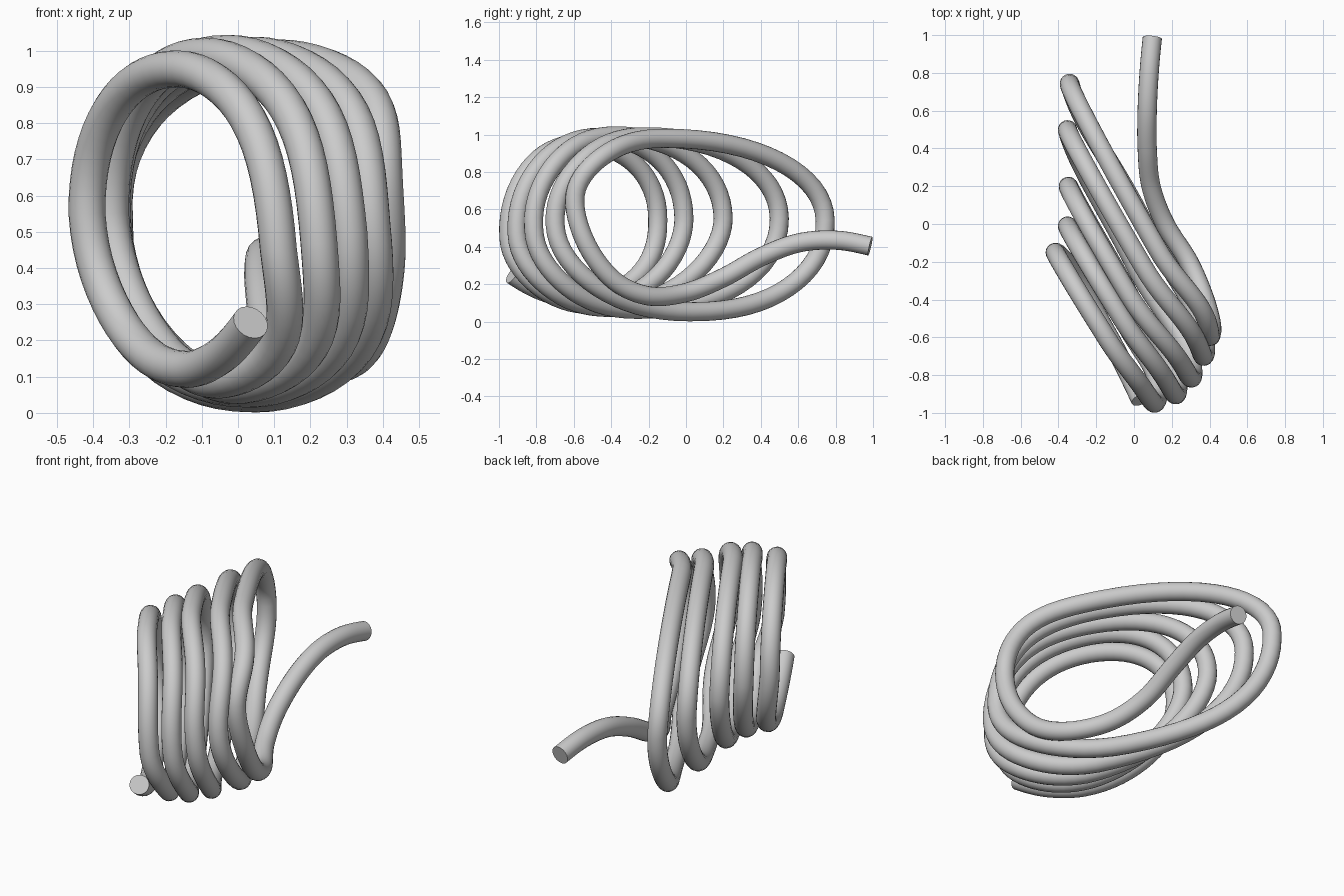
import bpy
import math
from mathutils import Vector

if "Cube" in bpy.data.objects:
    bpy.data.objects.remove(bpy.data.objects["Cube"])

RADIUS = 0.051
STEPS = 16
AXIS = Vector((0.87, 0.49, 0))  # direction in which the coil advances


def smooth_path(points):
    """Catmull-Rom curve; the first and last points only set the end directions."""
    pts = [Vector(p) for p in points]
    out = []
    for a, b, c, d in zip(pts, pts[1:], pts[2:], pts[3:]):
        for i in range(8):
            t = i / 8
            out.append(0.5 * (2 * b + (c - a) * t + (2 * a - 5 * b + 4 * c - d) * t ** 2
                              + (3 * b - a - 3 * c + d) * t ** 3))
    return out + [pts[-2]]


def lean(point):
    """Tilt the turns: upper part back along the axis, lower part forward."""
    p = Vector(point)
    return p - AXIS * 0.075 * (p.z - 0.52)


def quarter(start, end, from_side, bow, power=0.95):
    """Quarter turn between a side and a top or bottom, bowed along the axis."""
    a, b = Vector(start), Vector(end)
    delta = b - a
    advance = AXIS * delta.dot(AXIS)
    across = delta - advance
    across.z = 0
    out = []
    for i in range(STEPS):
        t = i / STEPS
        angle = t * math.pi / 2
        flat, rise = 1 - math.cos(angle) ** power, math.sin(angle) ** power
        if not from_side:
            flat, rise = rise, flat
        p = a + across * flat + advance * t + AXIS * bow * math.sin(math.pi * t) ** 2
        p.z = a.z + delta.z * rise
        out.append(lean(p))
    return out


# Extreme points of each turn
lefts = [(-0.415, -0.15, 0.55), (-0.35, -0.01, 0.55), (-0.345, 0.20, 0.55),
         (-0.35, 0.50, 0.55), (-0.34, 0.745, 0.54)]
tops = [(-0.14, -0.55, 0.95), (-0.06, -0.44, 0.985), (0.005, -0.36, 0.993),
        (0.075, -0.20, 0.988), (0.145, -0.10, 0.98)]
rights = [(0.107, -0.95, 0.45), (0.22, -0.905, 0.47), (0.305, -0.815, 0.50),
          (0.37, -0.70, 0.52), (0.412, -0.59, 0.64)]
bottoms = [(-0.165, -0.60, 0.12), (-0.09, -0.51, 0.09), (-0.04, -0.42, 0.075),
           (0.0, -0.28, 0.065), (0.015, 0.0, 0.052)]
# Roundness of the lower left quarter of each turn
lower_left_power = [0.95, 1.1, 1.1, 0.92, 0.88]

# Short front end, five turns, then the long tail
path = smooth_path([(0.10, -1.06, 0.36), (0.035, -0.93, 0.25), (-0.045, -0.765, 0.16),
                    lean(bottoms[0]), (-0.24, -0.43, 0.155)])[:-1]
for k in range(5):
    if k:
        path += quarter(rights[k - 1], bottoms[k], True, 0.035)
    path += quarter(bottoms[k], lefts[k], False, 0.01 - 0.009 * k, lower_left_power[k])
    path += quarter(lefts[k], tops[k], True, 0)
    path += quarter(tops[k], rights[k], False, 0.015 + 0.007 * k)
path += smooth_path([(0.39, -0.53, 0.83), lean(rights[-1]), (0.41, -0.53, 0.41),
                     (0.37, -0.385, 0.22), (0.29, -0.2, 0.137), (0.165, 0.0, 0.155),
                     (0.09, 0.2, 0.235), (0.07, 0.4, 0.345), (0.07, 0.6, 0.42),
                     (0.08, 0.8, 0.435), (0.097, 0.985, 0.403), (0.12, 1.17, 0.35)])

# Round tube along the path
curve = bpy.data.curves.new("coil_tube", "CURVE")
curve.dimensions = "3D"
curve.fill_mode = "FULL"
curve.bevel_depth = RADIUS
curve.bevel_resolution = 8
curve.use_fill_caps = True
spline = curve.splines.new("POLY")
spline.points.add(len(path) - 1)
for point, co in zip(spline.points, path):
    point.co = (*co, 1)

coil = bpy.data.objects.new("coil_tube", curve)
bpy.context.collection.objects.link(coil)

# Plain grey
grey = bpy.data.materials.new("light_grey")
grey.use_nodes = True
color = (0.6, 0.6, 0.6, 1)
grey.diffuse_color = color
grey.node_tree.nodes["Principled BSDF"].inputs["Base Color"].default_value = color
curve.materials.append(grey)

# Mesh with smooth sides and sharp end caps
bpy.ops.object.select_all(action="DESELECT")
coil.select_set(True)
bpy.context.view_layer.objects.active = coil
bpy.ops.object.convert(target="MESH")
bpy.ops.object.shade_smooth_by_angle(angle=math.radians(40))
